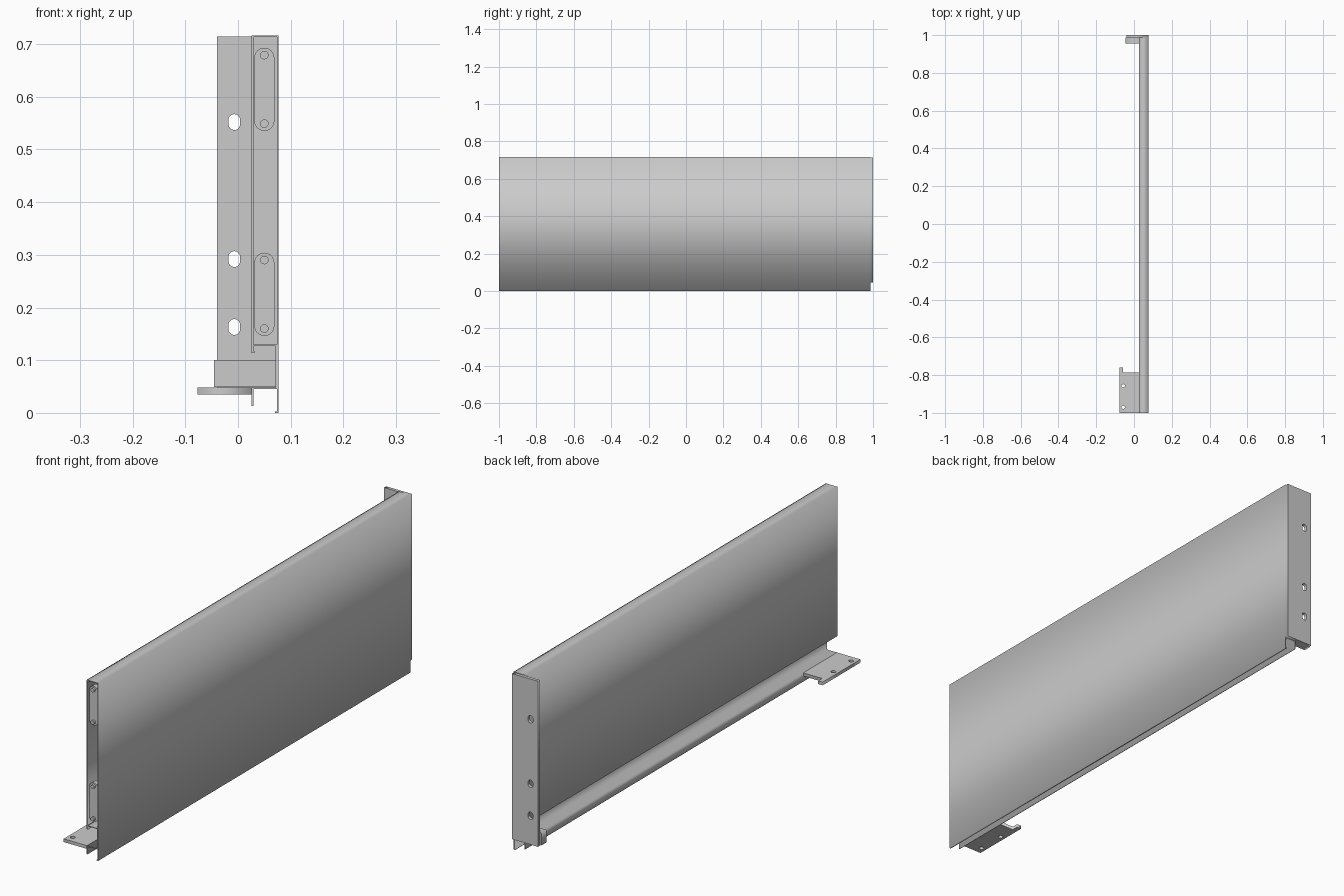
import bpy
from math import pi, cos, sin
from mathutils import Vector

if "Cube" in bpy.data.objects:
    bpy.data.objects.remove(bpy.data.objects["Cube"])


def stadium(cx, cy, r, half=0.0, n=12):
    """Upright rounded slot outline; half = 0 gives a circle."""
    pts = []
    for sign, start in ((1, 0.0), (-1, pi)):
        for i in range(n + (1 if half else 0)):
            a = start + pi * i / n
            pts.append((cx + r * cos(a), cy + sign * half + r * sin(a)))
    return pts


def rect(x0, y0, x1, y1):
    return [(x0, y0), (x1, y0), (x1, y1), (x0, y1)]


def extrude(name, loops, lo, hi, axis='Y'):
    """Fill outline (first loop) with holes (other loops), extrude lo..hi along axis."""
    cu = bpy.data.curves.new(name, 'CURVE')
    cu.dimensions = '2D'
    cu.fill_mode = 'BOTH'
    cu.extrude = (hi - lo) / 2
    for loop in loops:
        sp = cu.splines.new('POLY')
        sp.points.add(len(loop) - 1)
        for p, (u, v) in zip(sp.points, loop):
            p.co = (u, v, 0, 1)
        sp.use_cyclic_u = True
    ob = bpy.data.objects.new(name, cu)
    bpy.context.collection.objects.link(ob)
    mid = (lo + hi) / 2
    if axis == 'Y':
        ob.rotation_euler.x = pi / 2
        ob.location.y = mid
    else:
        ob.location.z = mid
    bpy.ops.object.select_all(action='DESELECT')
    ob.select_set(True)
    bpy.context.view_layer.objects.active = ob
    bpy.ops.object.convert(target='MESH')
    ob = bpy.context.object
    ob.name = name
    return ob


def sheet(name, path, t, lo, hi):
    """Bent sheet metal: thicken a centre line and extrude it along y."""
    pts = [Vector(p) for p in path]
    normals = []
    for a, b in zip(pts, pts[1:]):
        d = (b - a).normalized()
        normals.append(Vector((-d.y, d.x)))
    left, right = [], []
    for i, p in enumerate(pts):
        n0, n1 = normals[max(i - 1, 0)], normals[min(i, len(normals) - 1)]
        m = (n0 + n1) / (1 + n0.dot(n1)) * t / 2
        left.append(tuple(p + m))
        right.append(tuple(p - m))
    return extrude(name, [left + right[::-1]], lo, hi)


BACK = 0.987

# Hollow side wall: outer skin, top, inner skin and small hems
sheet("wall_shell", [(0.070, 0.0015), (0.0755, 0.0015), (0.0755, 0.7145),
                     (0.0275, 0.7145), (0.0275, 0.1155), (0.031, 0.1155)],
      0.003, -1, BACK)

# Lower runner channel with recess above its shelf
sheet("runner_channel", [(0.029, 0.1285), (0.0725, 0.1285), (0.0725, 0.0465),
                         (0.0275, 0.0465), (0.0275, 0.0135)],
      0.003, -1, BACK)

# Rear mounting plate with three slots
extrude("rear_plate",
        [[(-0.04, 0.047), (0.0755, 0.047), (0.0755, 0.714), (-0.04, 0.714)]]
        + [stadium(-0.007, z, 0.011, 0.004) for z in (0.163, 0.292, 0.552)],
        BACK, 1.0)

# Foot block of the rear plate
extrude("rear_foot", [rect(-0.046, 0.049, 0.071, 0.10)], 0.955, BACK)

# Front floor plate with tab and two screw holes
extrude("front_floor_plate",
        [[(-0.077, -1), (0.027, -1), (0.027, -0.785), (-0.057, -0.785),
          (-0.057, -0.76), (-0.077, -0.76)]]
        + [stadium(-0.057, y, 0.009) for y in (-0.857, -0.97)],
        0.035, 0.048, 'Z')

# Front fixing pads with screw studs inside the hollow wall
for label, z in (("lower", 0.225), ("upper", 0.614)):
    extrude(f"{label}_fixing_pad", [stadium(0.05, z, 0.019, 0.060)], -0.99, -0.97)
    for side, dz in (("bottom", -0.065), ("top", 0.065)):
        extrude(f"{label}_{side}_stud", [stadium(0.05, z + dz, 0.008)], -0.998, -0.985)
